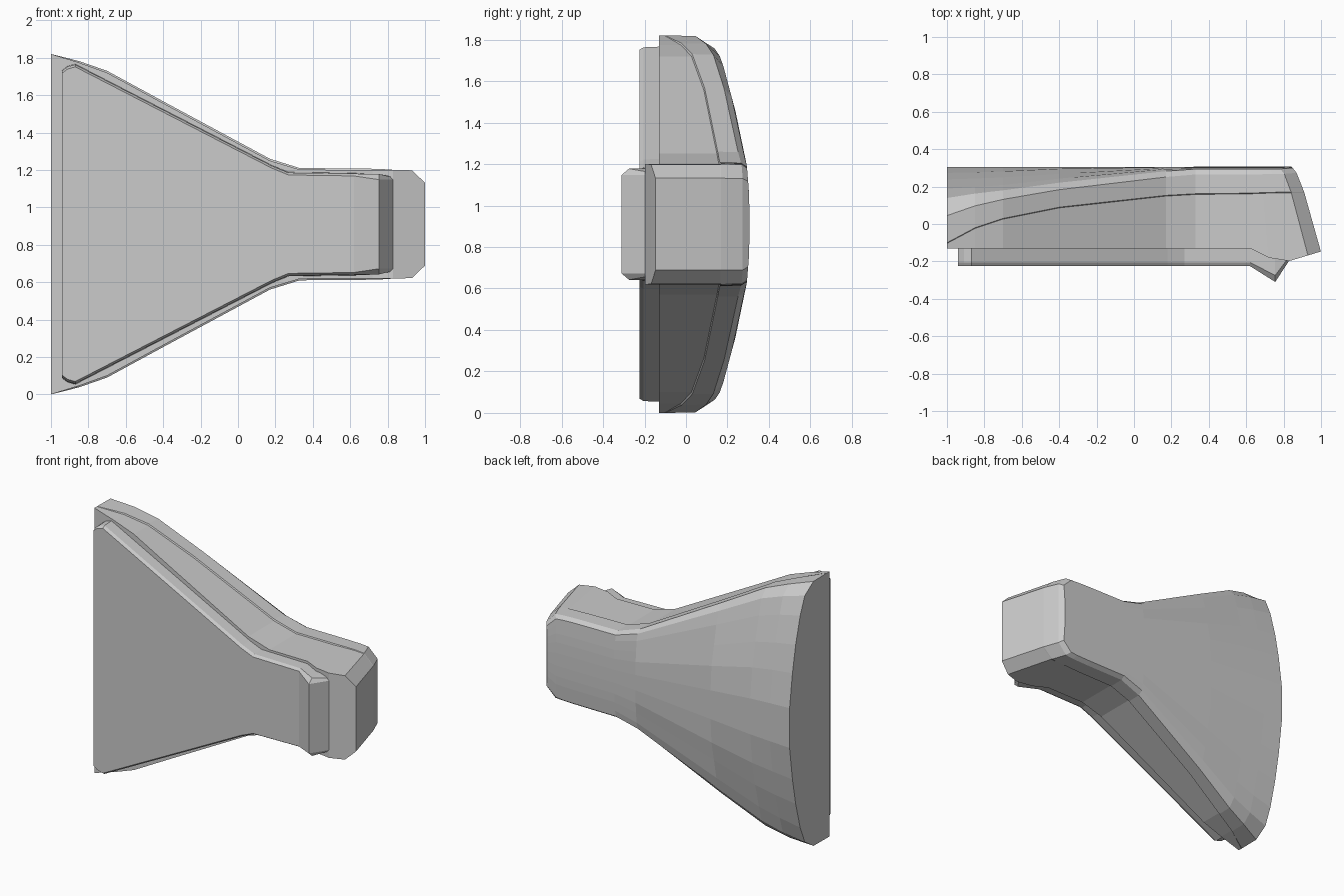
import bpy, bmesh

if "Cube" in bpy.data.objects:
    bpy.data.objects.remove(bpy.data.objects["Cube"])

ZC = 0.91  # height of the mirror plane


def lerp_table(table, v):
    for (a, fa), (b, fb) in zip(table, table[1:]):
        if v <= b:
            return fa + (fb - fa) * (v - a) / (b - a)
    return table[-1][1]


def loft(name, sections):
    """Join half sections of (x, y, half_height), mirrored about ZC, into a closed solid."""
    bm = bmesh.new()
    rings = []
    for sec in sections:
        up = [bm.verts.new((x, y, ZC + h)) for x, y, h in sec]
        down = [bm.verts.new((x, y, ZC - h)) for x, y, h in reversed(sec)]
        rings.append(up + down)
    n = len(rings[0])
    for a, b in zip(rings, rings[1:]):
        for i in range(n):
            j = (i + 1) % n
            bm.faces.new((a[i], a[j], b[j], b[i]))
    for r in (rings[0], rings[-1]):
        for i in range(n // 2 - 1):
            bm.faces.new((r[i], r[i + 1], r[n - 2 - i], r[n - 1 - i]))
    bmesh.ops.recalc_face_normals(bm, faces=bm.faces)
    mesh = bpy.data.meshes.new(name)
    bm.to_mesh(mesh)
    bm.free()
    obj = bpy.data.objects.new(name, mesh)
    bpy.context.collection.objects.link(obj)
    return obj


# Curved back: depth as a function of half height
BACK = [(0, .307), (.15, .304), (.29, .293), (.34, .278), (.54, .24),
        (.80, .17), (.875, .12), (.91, .07)]
# Slanted narrow end: x shift as a function of depth
SLANT = [(-.3, 0), (-.15, 0), (.17, -.09), (.26, -.12), (.31, -.16)]


def shell_section(x, h, y_front, y_seam, inset):
    w = min(max((x - .62) / .3, 0), 1)
    y_edge = lerp_table(BACK, h)
    pts = [(y_front, h - inset), (y_seam - .004, h - inset), (y_seam, h),
           (y_edge - .025, h - .002)]
    for t in (.93, .8, .6, .4, .15):
        pts.append((lerp_table(BACK, h * t), h * t))
    return [(x + w * lerp_table(SLANT, y), y, hh) for y, hh in pts]


# Main flared shell: x, half height, front depth, seam depth, seam inset
shell = [(-1, .91, -.13, -.10, 0), (-.85, .872, -.13, -.02, .008),
         (-.7, .82, -.13, .03, .01), (-.4, .657, -.13, .09, .01),
         (.17, .35, -.13, .153, .01), (.33, .30, -.13, .162, .008),
         (.62, .298, -.13, .165, .008), (.72, .297, -.18, .168, .006),
         (.83, .295, -.198, .17, .004), (.93, .29, -.168, .17, .002),
         (1.0, .222, -.147, .17, 0)]
loft("flared_shell", [shell_section(*s) for s in shell])

# Raised front panel with the ridge at its narrow end: x, half height, front depth
panel = [(-.94, .82, -.225), (-.91, .842, -.225), (-.87, .853, -.225),
         (.18, .312, -.225), (.27, .275, -.225), (.62, .27, -.225),
         (.755, .268, -.31), (.83, .25, -.195)]
loft("front_panel", [[(x, y, h - .012), (x, y + .02, h), (x, -.11, h + .004)]
                     if y > -.3 else
                     [(x, y, h - .03), (x, y + .035, h), (x, -.11, h)]
                     for x, h, y in panel])
